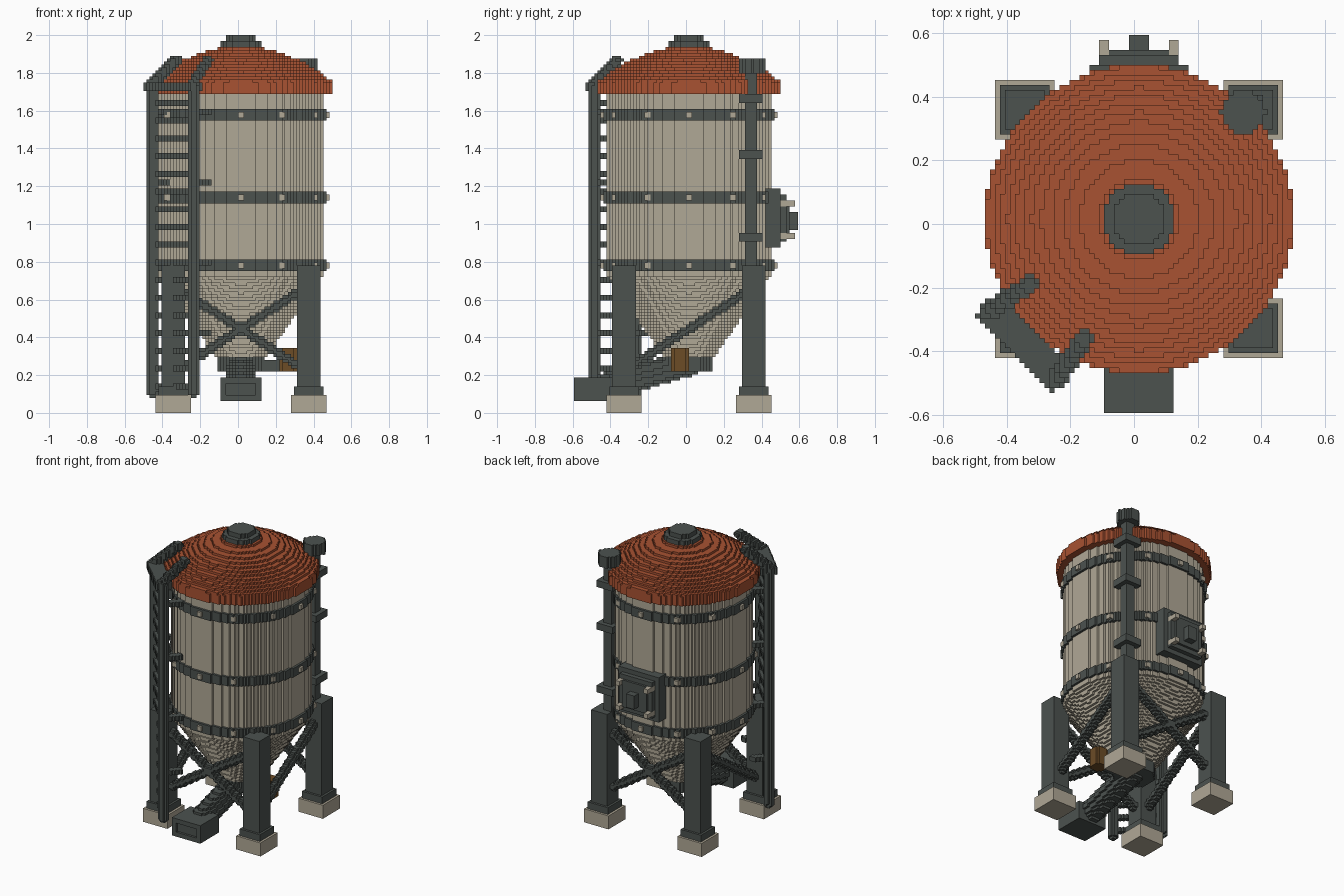
import bpy
import math
from mathutils import Vector

cube = bpy.data.objects.get("Cube")
if cube:
    bpy.data.objects.remove(cube, do_unlink=True)

UNIT = 1 / 64            # edge of one block
SHIFT = (1, 1, 0)        # tank axis sits one block off the centre


def material(name, rgb):
    lin = [(c / 255 / 12.92) if c < 11 else ((c / 255 + 0.055) / 1.055) ** 2.4 for c in rgb]
    m = bpy.data.materials.new(name)
    m.use_nodes = True
    m.diffuse_color = (*lin, 1)
    m.node_tree.nodes["Principled BSDF"].inputs["Base Color"].default_value = (*lin, 1)
    return m


CREAM = material("cream", (176, 168, 150))
IRON = material("dark_iron", (76, 82, 79))
RUST = material("rust_red", (168, 82, 50))
BROWN = material("brown", (108, 76, 38))

cells = {}               # block -> part name; later parts replace earlier ones
colours = {}


def fill(name, mat, lo, hi, inside=lambda x, y, z: True):
    """Fill the blocks whose centres lie in the bounds and pass the test."""
    colours[name] = mat
    spans = [range(math.ceil(a - 0.5), math.ceil(b - 0.5)) for a, b in zip(lo, hi)]
    for i in spans[0]:
        for j in spans[1]:
            for k in spans[2]:
                if inside(i + 0.5, j + 0.5, k + 0.5):
                    cells[i, j, k] = name


def turned(name, mat, z0, z1, radius, cx=0, cy=0):
    """Solid of revolution about a vertical axis; radius is a number or a function of z."""
    r = radius if callable(radius) else (lambda z: radius)
    big = max(r(z0), r(z1)) + 1
    fill(name, mat, (cx - big, cy - big, z0), (cx + big, cy + big, z1),
         lambda x, y, z: (x - cx) ** 2 + (y - cy) ** 2 < r(z) ** 2)


def beam(name, mat, p, q, r):
    """Round bar between two points."""
    p, q = Vector(p), Vector(q)
    d = q - p

    def near(x, y, z):
        v = Vector((x, y, z)) - p
        t = min(1, max(0, v.dot(d) / d.length_squared))
        return (v - d * t).length <= r
    fill(name, mat, [min(a, b) - r - 1 for a, b in zip(p, q)],
         [max(a, b) + r + 1 for a, b in zip(p, q)], near)


# Tank, hopper and roof
turned("hopper_cone", CREAM, 17, 47, lambda z: 8 + (z - 18) * 0.69)
turned("tank_wall", CREAM, 46, 108, 28)
turned("roof_dome", RUST, 108, 124,
       lambda z: 31 if z < 112 else math.sqrt(max(0, 124.3 - z) / 0.0125))
turned("roof_hub", IRON, 122, 126, 7.2)
turned("roof_hub_cap", IRON, 126, 128, 5.2)

# Hoops with bolts
for label, z in (("lower", 50), ("middle", 73), ("upper", 101)):
    turned(label + "_hoop", IRON, z - 2, z + 2, 29)
    for n in range(12):
        a = math.radians(30 * n)
        x, y = round(29 * math.sin(a)), round(29 * math.cos(a))
        fill(label + "_hoop_bolts", CREAM, (x - 1, y - 1, z - 1), (x + 1, y + 1, z + 1))

# Legs on stepped footings
for sx, side in ((1, "left"), (-1, "right")):
    for sy, end in ((-1, "front"), (1, "back")):
        cx, cy = 23 * sx, 22 * sy
        for part, mat, h, z0, z1 in (("footing", CREAM, 6, 0, 6), ("base_plate", IRON, 5, 6, 9),
                                     ("leg", IRON, 4, 9, 50)):
            fill(f"{end}_{side}_{part}", mat, (cx - h, cy - h, z0), (cx + h, cy + h, z1))

# Cross braces front and back, single braces on the sides
for sy, end in ((-1, "front"), (1, "back")):
    for s in (1, -1):
        beam(end + "_cross_brace", IRON, (-20 * s, 22 * sy, 41.2), (20 * s, 22 * sy, 15.6), 1.7)
for sx, side in ((1, "left"), (-1, "right")):
    beam(side + "_side_brace", IRON, (23 * sx, 20, 41.2), (23 * sx, -20, 15.6), 1.7)

# Outlet collar, discharge tube and spout
turned("outlet_collar", IRON, 14, 19, 8.5)
beam("discharge_tube", IRON, (0, 0, 17), (0, -28, 9), 4.6)
fill("spout_box", IRON, (-7, -39, 4), (7, -26, 12))
for cell in [c for c in cells if -5 <= c[0] < 5 and c[1] == -39 and 6 <= c[2] < 10]:
    del cells[cell]

# Drive motor beside the outlet
fill("motor_bracket", IRON, (6, -4, 14), (15, -1, 18))
turned("motor", BROWN, 14, 22, 3.1, 16, -3)

# Vent pipe with brackets and cap on the back left leg
turned("vent_pipe", IRON, 50, 117, 2.3, 21, 21)
for z in (58, 86, 105):
    fill("vent_pipe_brackets", IRON, (17, 17, z), (25, 25, z + 3),
         lambda x, y, z: x * x + y * y > 27 ** 2)
turned("vent_cap", IRON, 115, 120, 4.6, 21, 21.5)

# Access hatch at the back
for name, w, y1, z0, z1 in (("hatch_frame", 10, 31, 56, 76), ("hatch_door", 8, 33, 58, 74),
                            ("hatch_panel", 6, 34, 60, 72), ("hatch_handle", 2, 37, 62, 68)):
    fill(name, IRON, (-w, 24, z0), (w, y1, z1))
for x in (-7, 7):
    for z in (60, 71):
        fill("hatch_bolts", CREAM, (x - 1, 31, z - 1), (x + 1, 36, z + 1))

# Ladder on the front right diagonal: r is distance out, t runs along the rungs
C = math.sqrt(0.5)


def diag(r, t, z):
    return (C * (t - r), -C * (t + r), z)


RAILS = (-8.2, 11.2)
for t in RAILS:
    beam("ladder_rails", IRON, diag(34, t, 7), diag(34, t, 110), 1.9)
    for z in (27, 51, 78, 102):
        beam("ladder_standoffs", IRON, diag(28, t, z), diag(34, t, z), 1.5)
for n in range(17):
    beam("ladder_rungs", IRON, diag(34, RAILS[0], 9 + 6 * n), diag(34, RAILS[1], 9 + 6 * n), 1.25)
fill("ladder_landing", IRON, (-36, -38, 109), (-10, -10, 112),
     lambda x, y, z: 31 < -C * (x + y) < 37 and -9.7 < C * (x - y) < 12.2)
for t, t_in in ((-8.2, -6.2), (11.2, 9.2)):
    beam("ladder_grab_rails", IRON, diag(35, t, 111), diag(25, t_in, 119.5), 1.9)

# Skin the blocks: visible sides only, joined into long strips
strips = {}
for c, name in cells.items():
    for axis in range(3):
        run = 0 if axis == 2 else 2
        other = 3 - axis - run
        for sign in (0, 1):
            n = list(c)
            n[axis] += 2 * sign - 1
            if tuple(n) not in cells:
                key = (axis, sign, c[axis] + sign, c[other])
                strips.setdefault(name, {}).setdefault(key, []).append(c[run])

for name, rows in strips.items():
    index, faces = {}, []
    for (axis, sign, plane, o), line in rows.items():
        run = 0 if axis == 2 else 2
        other = 3 - axis - run
        line.sort()
        starts = [v for n, v in enumerate(line) if n == 0 or line[n - 1] != v - 1]
        ends = [v + 1 for n, v in enumerate(line) if n == len(line) - 1 or line[n + 1] != v + 1]
        for a, b in zip(starts, ends):
            quad = []
            for u, v in ((o, a), (o + 1, a), (o + 1, b), (o, b)):
                p = [0, 0, 0]
                p[axis], p[other], p[run] = plane, u, v
                quad.append(index.setdefault(tuple(p), len(index)))
            # keep normals pointing outward
            even = (axis, other, run) in ((0, 1, 2), (1, 2, 0), (2, 0, 1))
            faces.append(quad if even == bool(sign) else quad[::-1])
    mesh = bpy.data.meshes.new(name)
    mesh.from_pydata([[(a + s) * UNIT for a, s in zip(p, SHIFT)] for p in index], [], faces)
    mesh.materials.append(colours[name])
    mesh.update()
    bpy.context.scene.collection.objects.link(bpy.data.objects.new(name, mesh))
